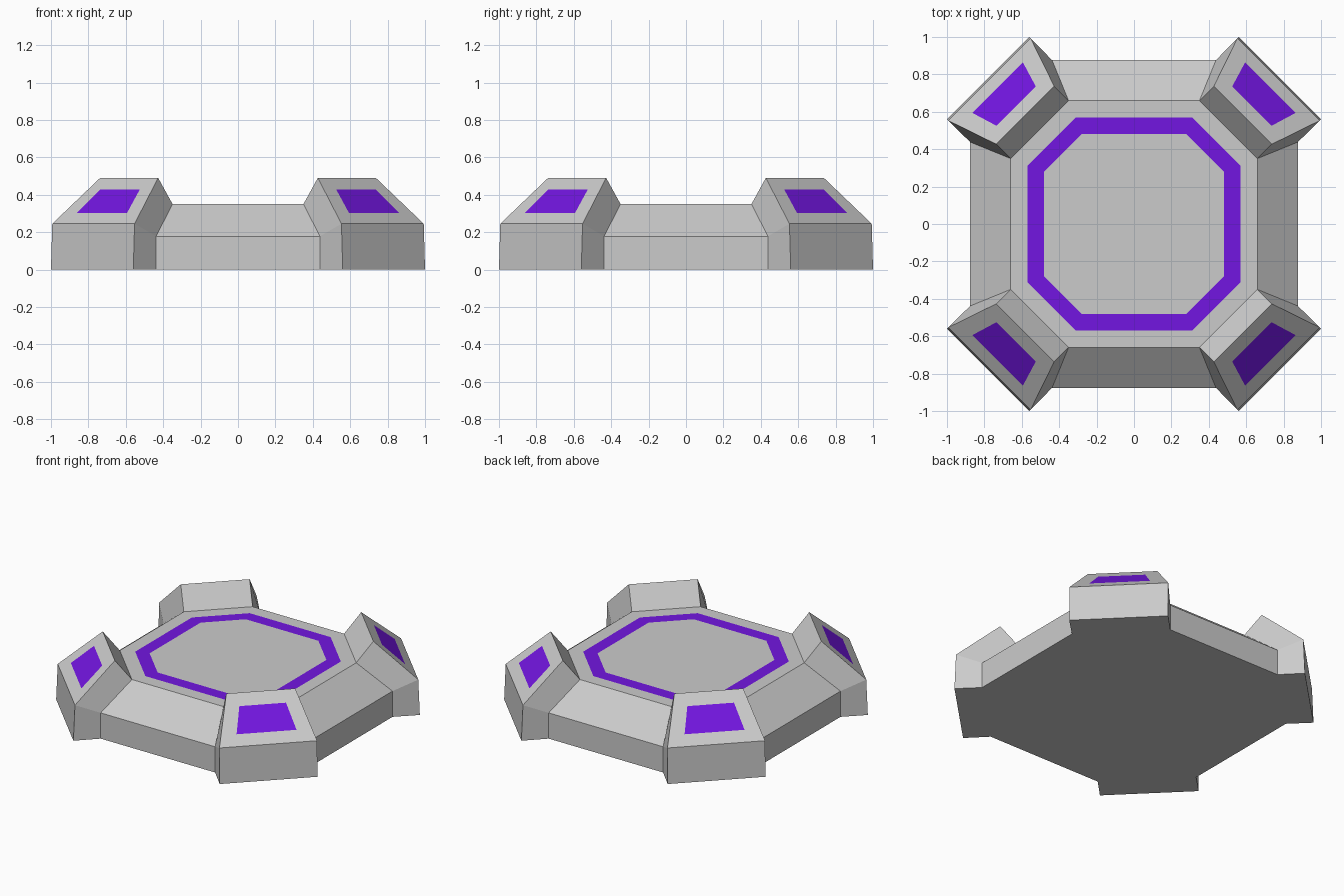
import bpy, bmesh, math
from mathutils import Matrix, Vector

if "Cube" in bpy.data.objects:
    bpy.data.objects.remove(bpy.data.objects["Cube"])

purple = bpy.data.materials.new("purple_glow")
purple.diffuse_color = (0.17, 0.008, 0.75, 1)
purple.use_nodes = True
purple.node_tree.nodes["Principled BSDF"].inputs["Base Color"].default_value = purple.diffuse_color


def make(name, faces, mat=None):
    """Weld a list of polygons into one flat-shaded object."""
    bm = bmesh.new()
    for f in faces:
        bm.faces.new([bm.verts.new(p) for p in f])
    bmesh.ops.remove_doubles(bm, verts=bm.verts, dist=1e-4)
    me = bpy.data.meshes.new(name)
    bm.to_mesh(me)
    bm.free()
    if mat:
        me.materials.append(mat)
    ob = bpy.data.objects.new(name, me)
    bpy.context.collection.objects.link(ob)


def spin(points):
    """Repeat points for each quarter turn, counter-clockwise."""
    return [Matrix.Rotation(i * math.pi / 2, 3, 'Z') @ Vector(p)
            for i in range(4) for p in points]


def octagon(a, b, z):
    return spin([(a, -b, z), (a, b, z)])


def bridge(lo, hi):
    n = len(lo)
    return [[lo[i], lo[(i + 1) % n], hi[(i + 1) % n], hi[i]] for i in range(n)]


# Platform: walls and slopes on the four sides, flat top, footprint below
W = 0.876
foot = octagon(W, 0.438, 0)
wall = octagon(W, 0.438, 0.178)
deck = octagon(0.66, 0.35, 0.35)
ring_out = octagon(0.57, 0.31, 0.35)
ring_in = octagon(0.482, 0.278, 0.35)
faces = bridge(foot, wall)[::2] + bridge(wall, deck)[::2] + bridge(deck, ring_out)
faces.append(ring_in)
footprint = spin([(W, -0.438, 0), (W, 0.438, 0), (1, 0.56, 0), (0.56, 1, 0)])
faces.append(footprint[::-1])
make("platform", faces)

# Purple ring inlaid in the deck
make("deck_light_ring", bridge(ring_out, ring_in), purple)


# Corner blocks: pairs of points mirrored across the diagonal
def pair(x, y, z):
    return Vector((x, y, z)), Vector((y, x, z))


def quad(p, q):
    return [p[0], p[1], q[1], q[0]]


base_in, base_out = pair(W, 0.438, 0), pair(1, 0.56, 0)
mid_in, mid_out = pair(W, 0.438, 0.178), pair(0.993, 0.553, 0.245)
ridge, inner = pair(0.737, 0.427, 0.49), pair(0.66, 0.35, 0.35)
slope = quad(mid_out, ridge)
# lamp opening, laid in the plane of the slope
lamp = quad(pair(0.864, 0.594, 0), pair(0.735, 0.525, 0))
lo, hi = sum(mid_out[0].xy), sum(ridge[0].xy)
for p in lamp:
    f = (p.x + p.y - lo) / (hi - lo)
    p.z = mid_out[0].z + f * (ridge[0].z - mid_out[0].z)

block = [quad(base_out, mid_out), quad(ridge, inner)] + bridge(slope, lamp)
for s in ([base_in, base_out, mid_out, mid_in], [mid_in, mid_out, ridge, inner]):
    block.append([p[0] for p in s])
    block.append([p[1] for p in s][::-1])

for i, corner in enumerate(("back_right", "back_left", "front_left", "front_right")):
    rot = Matrix.Rotation(i * math.pi / 2, 3, 'Z')
    make("corner_block_" + corner, [[rot @ p for p in f] for f in block])
    make("corner_light_" + corner, [[rot @ p for p in lamp]], purple)
